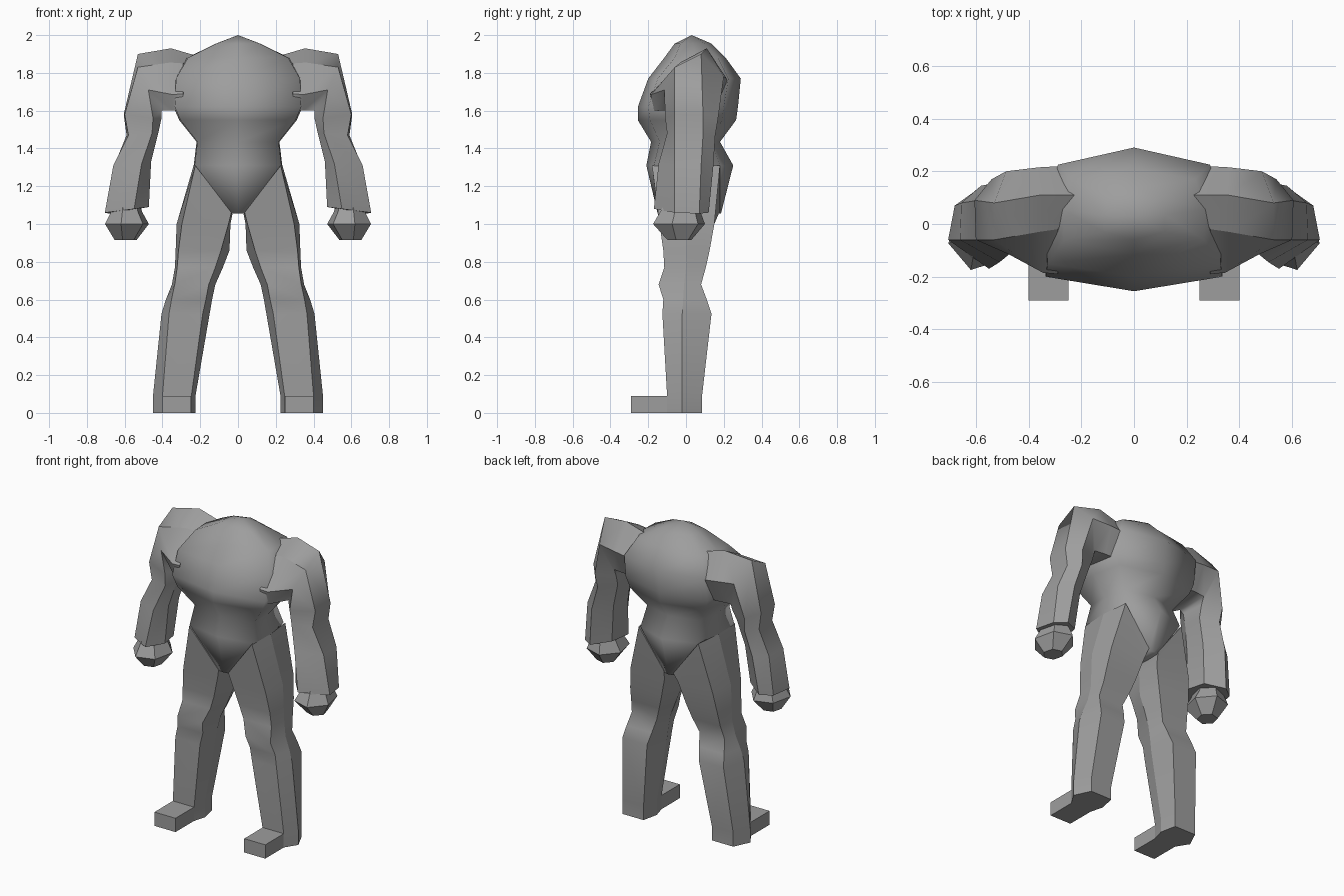
import bpy, bmesh, math

grey = bpy.data.materials.new("plain grey")
grey.diffuse_color = (0.34, 0.34, 0.34, 1)


def loft(name, rings, mirror=False, smooth=False, ridges=False):
    """Skin a list of point rings (a one-point ring closes to an apex).
    With ridges, shading is smooth along the limb and sharp around it."""
    bm = bmesh.new()
    vs = [[bm.verts.new(p) for p in r] for r in rings]
    for a, b in zip(vs, vs[1:]):
        n = len(a)
        for i in range(n):
            j = (i + 1) % n
            if len(b) == 1:
                bm.faces.new((a[i], a[j], b[0]))
            else:
                bm.faces.new((a[i], a[j], b[j], b[i]))
    caps = [bm.faces.new(e) for e in (vs[0], vs[-1]) if len(e) > 2]
    bmesh.ops.recalc_face_normals(bm, faces=bm.faces)
    for f in bm.faces:
        f.smooth = smooth or ridges
    if ridges:
        for a, b in zip(vs, vs[1:]):
            for p, q in zip(a, b):
                bm.edges.get((p, q)).smooth = False
        for f in caps:
            for e in f.edges:
                e.smooth = False
    me = bpy.data.meshes.new(name)
    bm.to_mesh(me)
    bm.free()
    me.materials.append(grey)
    ob = bpy.data.objects.new(name, me)
    bpy.context.collection.objects.link(ob)
    if mirror:
        ob.modifiers.new("mirror", "MIRROR").use_mirror_merge = False
    return ob


# Torso: z, half width, y of front middle, front side, back side, back middle
def torso_ring(z, x, fm, fs, bs, bm_):
    m = (fs + bs) / 2
    right = [(x, fs, z), (x * 1.02, m, z), (x * 0.88, bs, z)]
    left = [(-px, py, pz) for px, py, pz in reversed(right)]
    return [(0, fm, z)] + right + [(0, bm_, z)] + left


torso = [torso_ring(*r) for r in (
    (1.055, .035, -.15, -.145, .175, .185),
    (1.31, .23, -.21, -.17, .18, .25),
    (1.435, .215, -.185, -.14, .13, .18),
    (1.55, .305, -.255, -.19, .19, .265),
    (1.62, .335, -.255, -.20, .20, .275),
    (1.77, .328, -.20, -.15, .225, .29),
    (1.88, .265, -.115, -.06, .17, .21),
    (1.955, .115, -.06, -.03, .10, .135))]
loft("torso", torso + [[(0, .03, 2.0)]], smooth=True)


# Legs: z, inner, front inner, front outer, outer x; front, middle, back y
def leg_ring(z, xi, xfi, xfo, xo, yf, ym, yb):
    return [(xfi, yf, z), (xfo, yf, z), (xo, ym, z),
            (xfo, yb, z), (xfi, yb, z), (xi, ym, z)]


hip = [(.035, -.15, 1.06), (.226, -.18, 1.31), (.235, 0, 1.31),
       (.215, .18, 1.31), (.035, .18, 1.07), (.03, .01, 1.05)]
leg = [hip] + [leg_ring(*r) for r in (
    (1.0, .04, .05, .297, .325, -.14, 0, .15),
    (.86, .045, .09, .315, .33, -.12, 0, .125),
    (.77, .08, .12, .322, .334, -.115, 0, .105),
    (.68, .12, .155, .335, .35, -.145, -.01, .08),
    (.60, .137, .17, .352, .382, -.12, -.015, .11),
    (.525, .15, .187, .365, .405, -.125, -.02, .135),
    (.09, .225, .247, .40, .45, -.10, -.02, .085),
    (0, .225, .247, .40, .45, -.10, -.02, .085))]
loft("legs", leg, mirror=True, ridges=True)

# Feet: plain blocks in front of the ankles
loft("feet", [[(.248, y, 0), (.40, y, 0), (.40, y, .09), (.248, y, .09)]
              for y in (-.29, -.09)], mirror=True)

# Arms: outer front, outer back, back, inner back, inner front, front
arm = [
    [(.29, -.02, 1.85), (.20, .11, 1.885), (.27, .22, 1.76),
     (.28, .15, 1.61), (.29, -.18, 1.60), (.29, -.19, 1.69)],
    [(.36, -.03, 1.855), (.355, .11, 1.93), (.36, .215, 1.77),
     (.35, .15, 1.61), (.345, -.165, 1.60), (.345, -.185, 1.685)],
    [(.53, -.06, 1.83), (.53, .08, 1.90), (.485, .20, 1.78),
     (.42, .14, 1.61), (.405, -.06, 1.60), (.475, -.115, 1.71)],
    [(.60, -.06, 1.58), (.605, .09, 1.58), (.54, .17, 1.56),
     (.42, .12, 1.56), (.405, -.03, 1.56), (.45, -.11, 1.56)],
    [(.58, -.06, 1.47), (.59, .09, 1.47), (.53, .155, 1.47),
     (.43, .09, 1.49), (.42, -.03, 1.49), (.455, -.10, 1.48)],
    [(.66, -.06, 1.31), (.655, .08, 1.31), (.58, .145, 1.31),
     (.475, .07, 1.33), (.46, -.06, 1.33), (.51, -.145, 1.32)],
    [(.705, -.06, 1.06), (.68, .07, 1.055), (.61, .12, 1.06),
     (.50, .05, 1.085), (.472, -.08, 1.09), (.55, -.17, 1.08)]]
loft("arms", arm, mirror=True, ridges=True)


# Hands: faceted fists
def hand_ring(z, cx, cy, rx, ry):
    return [(cx + rx * math.cos(math.radians(60 * i - 15)),
             cy + ry * math.sin(math.radians(60 * i - 15)), z)
            for i in range(6)]


loft("hands", [hand_ring(*r) for r in (
    (1.10, .59, -.03, .075, .09),
    (1.065, .59, -.03, .085, .11),
    (1.0, .588, -.037, .120, .142),
    (.915, .595, -.035, .06, .065))], mirror=True)
